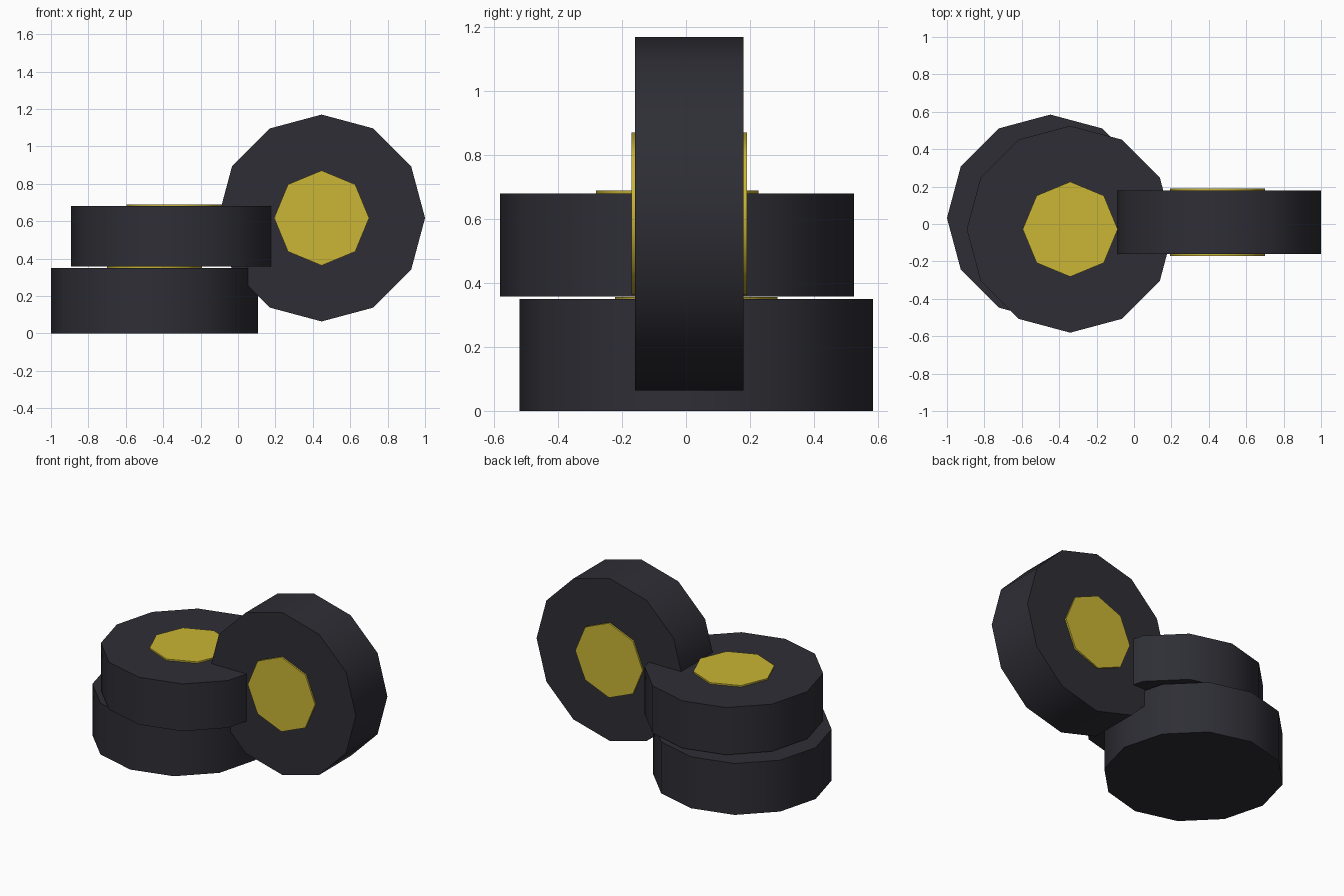
import bpy
import math

cube = bpy.data.objects.get("Cube")
if cube:
    bpy.data.objects.remove(cube, do_unlink=True)


def make_material(name, color):
    mat = bpy.data.materials.new(name)
    mat.use_nodes = True
    mat.diffuse_color = (*color, 1)
    bsdf = next(n for n in mat.node_tree.nodes if n.type == 'BSDF_PRINCIPLED')
    bsdf.inputs["Base Color"].default_value = (*color, 1)
    return mat


rubber = make_material("dark rubber", (0.027, 0.027, 0.036))
yellow = make_material("yellow hub", (0.59, 0.465, 0.035))


def disc(name, sides, radius, depth, center, upright, mat):
    """Polygonal disc lying flat, or standing with its axis along y."""
    bpy.ops.mesh.primitive_cylinder_add(
        vertices=sides, radius=radius, depth=depth, location=center,
        rotation=(math.pi / 2 if upright else 0, 0, 0))
    obj = bpy.context.object
    obj.name = name
    obj.data.materials.append(mat)
    bpy.ops.object.shade_smooth_by_angle(angle=math.radians(50))
    return obj


def wheel(name, center, width, hub_center, hub_width, upright=False):
    disc(name + "_tire", 12, 0.553, width, center, upright, rubber)
    disc(name + "_hub", 8, 0.254, hub_width, hub_center, upright, yellow)


# Two stacked wheels; their hubs only stand proud of the top faces
wheel("bottom_wheel", (-0.447, 0.032, 0.175), 0.35, (-0.447, 0.032, 0.257), 0.2)
wheel("upper_wheel", (-0.341, -0.028, 0.519), 0.322, (-0.341, -0.028, 0.59), 0.2)

# Standing wheel leaning into the stack, with a hub on both faces
wheel("standing_wheel", (0.447, 0.01, 0.617), 0.34, (0.447, 0.01, 0.617), 0.362,
      upright=True)
